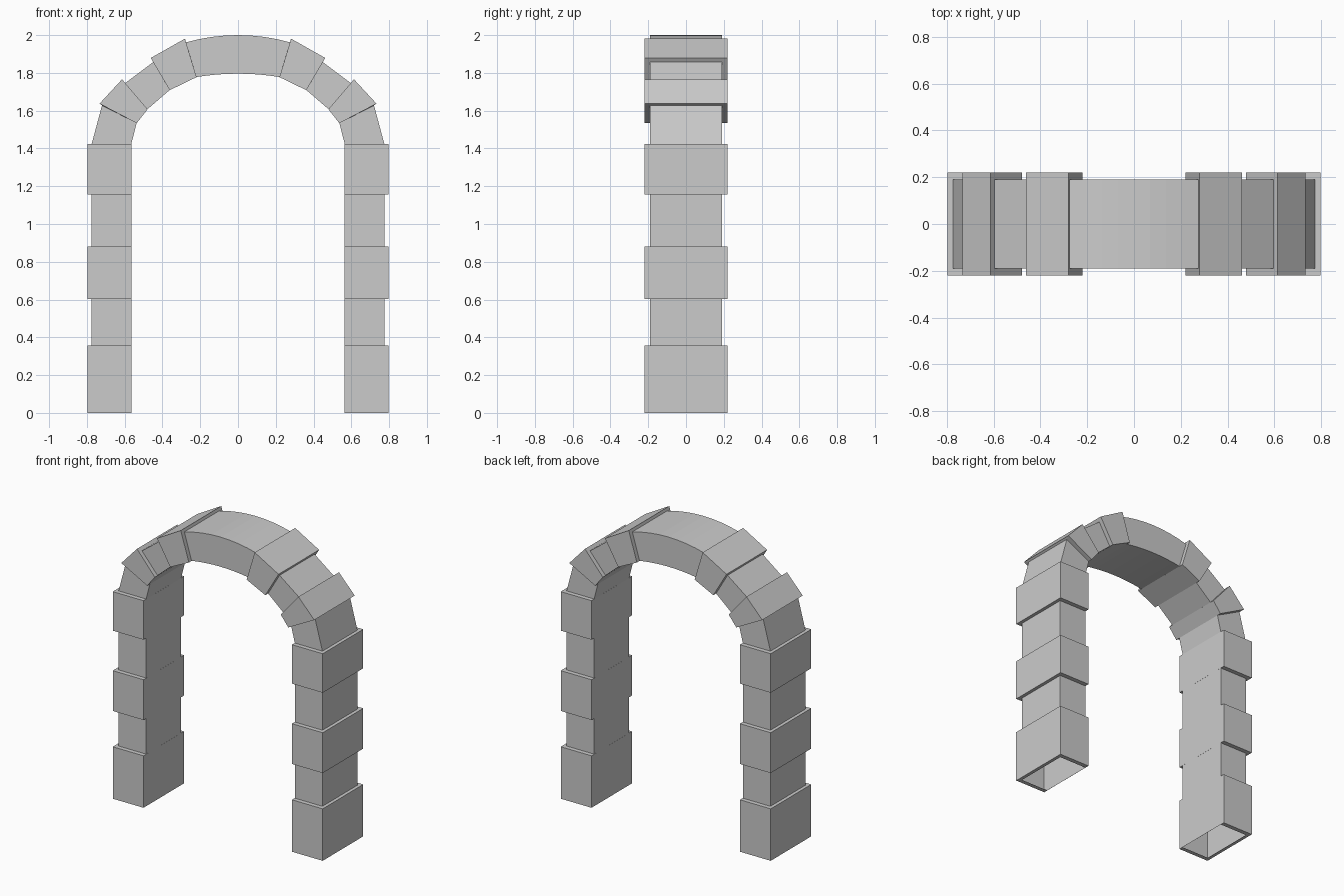
import bpy, bmesh

if "Cube" in bpy.data.objects:
    bpy.data.objects.remove(bpy.data.objects["Cube"])

WIDE, NARROW = 0.22, 0.19      # half depths of proud and recessed stones


def loft(name, sections):
    """Open four-sided shell through (inner xz, outer xz, half depth) sections, mirrored in x."""
    bm = bmesh.new()
    rings = []
    for (xi, zi), (xo, zo), d in sections:
        rings.append([bm.verts.new(c) for c in
                      ((xi, -d, zi), (xo, -d, zo), (xo, d, zo), (xi, d, zi))])
    for a, b in zip(rings, rings[1:]):
        for i in range(4):
            j = (i + 1) % 4
            vs = (a[i], a[j], b[j], b[i])
            if len({tuple(v.co) for v in vs}) == 4:
                bm.faces.new(vs)
    bmesh.ops.remove_doubles(bm, verts=bm.verts, dist=1e-5)
    # middle pieces meet on the mirror plane
    mesh = bpy.data.meshes.new(name)
    bm.to_mesh(mesh)
    bm.free()
    ob = bpy.data.objects.new(name, mesh)
    bpy.context.collection.objects.link(ob)
    mod = ob.modifiers.new("mirror", 'MIRROR')
    mod.use_clip = True
    return ob


# pillars: alternating proud and recessed stones, inner side flush, open base with a rim
levels = [0, 0.357, 0.603, 0.88, 1.155, 1.423]
E = 0.0005                     # keeps the flush inner corners distinct
XI = 0.565


def wide(z):
    return ((XI - E, z), (0.798, z), WIDE)


def narrow(z):
    return ((XI, z), (0.775, z), NARROW)


pillar = [narrow(0)]
for k in range(5):
    f = wide if k % 2 == 0 else narrow
    pillar += [f(levels[k]), f(levels[k + 1])]
pillar.append(narrow(levels[-1]))
loft("pillars", pillar)

# curved stones between the pillars and the keystone
joints = [  # inner point, recessed outer point, proud outer point
    ((0.565, 1.423), (0.775, 1.423), None),
    ((0.537, 1.534), (0.720, 1.628), (0.733, 1.637)),
    ((0.479, 1.608), (0.597, 1.746), (0.614, 1.766)),
    ((0.362, 1.709), (0.449, 1.857), (0.462, 1.879)),
    ((0.220, 1.778), (0.275, 1.962), (0.281, 1.981)),
]
stones = []
for k in range(4):
    for inner, rec, proud in joints[k:k + 2]:
        if k % 2:
            stones.append(((inner[0] - E, inner[1] - E), proud, WIDE))
        else:
            stones.append((inner, rec, NARROW))
stones.append((joints[4][0], joints[4][1], NARROW))
loft("arch_stones", stones)

# keystone: shallow curved span at the crown
N = 4
crown = []
for i in range(N, -1, -1):
    t = i / N
    crown.append(((0.22 * t, 1.796 - 0.018 * t * t),
                  (0.275 * t, 2.0 - 0.038 * t * t), NARROW))
loft("keystone", crown)

# consistent outward normals
for ob in bpy.context.collection.objects:
    bm = bmesh.new()
    bm.from_mesh(ob.data)
    bmesh.ops.recalc_face_normals(bm, faces=bm.faces)
    bm.to_mesh(ob.data)
    bm.free()
